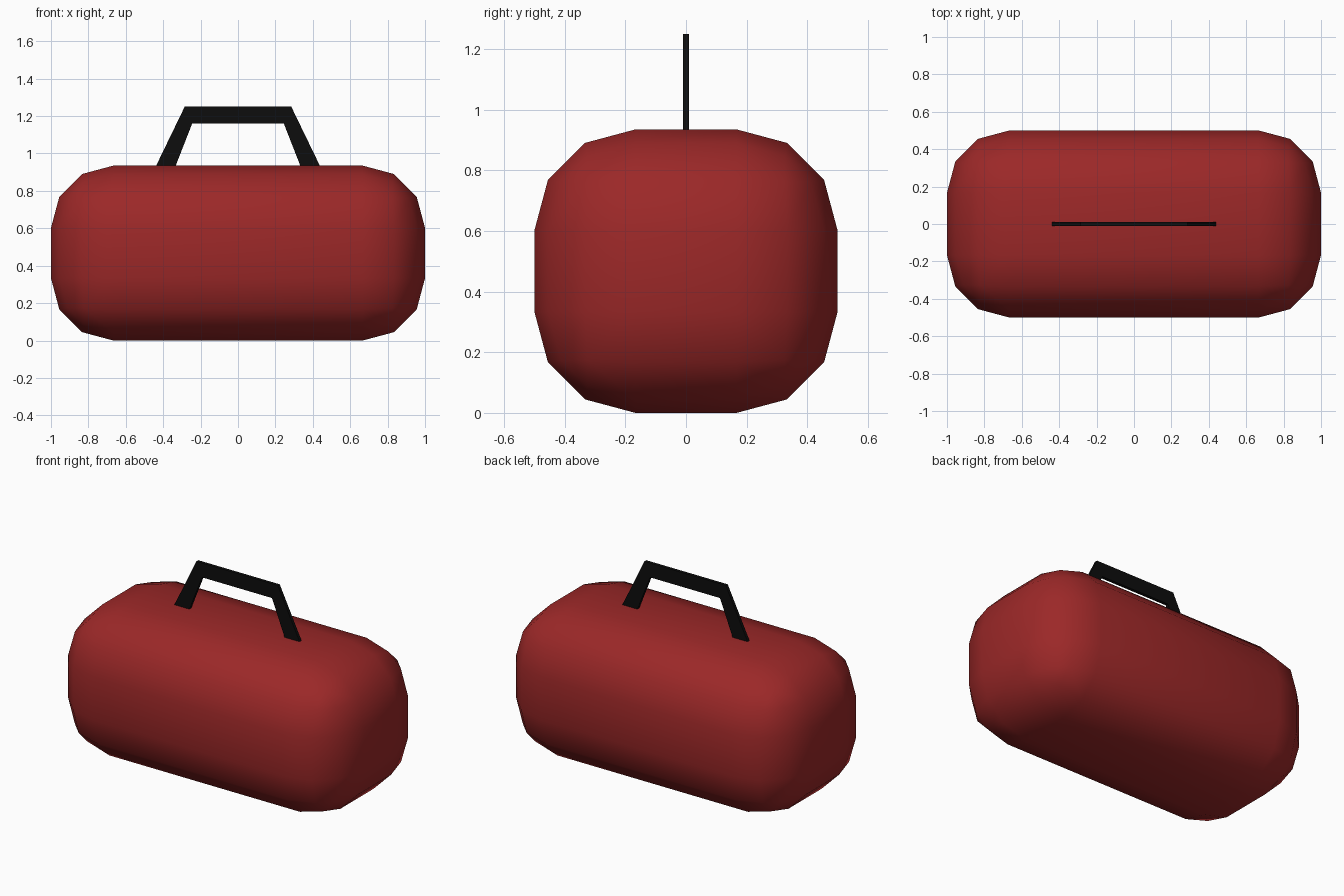
import bpy, bmesh

cube = bpy.data.objects.get("Cube")
if cube:
    bpy.data.objects.remove(cube, do_unlink=True)


def material(name, color):
    mat = bpy.data.materials.new(name)
    mat.use_nodes = True
    mat.diffuse_color = color
    mat.node_tree.nodes["Principled BSDF"].inputs["Base Color"].default_value = color
    return mat


def add_object(name, bm, mat):
    mesh = bpy.data.meshes.new(name)
    bmesh.ops.recalc_face_normals(bm, faces=bm.faces)
    bm.to_mesh(mesh)
    bm.free()
    mesh.materials.append(mat)
    obj = bpy.data.objects.new(name, mesh)
    bpy.context.collection.objects.link(obj)
    return obj


red = material("red fabric", (0.33, 0.021, 0.021, 1))
black = material("black strap", (0.004, 0.004, 0.004, 1))

# Bag body: a box with wide rounded edges, smooth all over
HEIGHT = 0.935
bm = bmesh.new()
bmesh.ops.create_cube(bm, size=1)
bmesh.ops.scale(bm, vec=(2, 1, HEIGHT), verts=bm.verts)
bmesh.ops.translate(bm, vec=(0, 0, HEIGHT / 2), verts=bm.verts)
body = add_object("bag_body", bm, red)
bevel = body.modifiers.new("rounded edges", "BEVEL")
bevel.width = 1 / 3
bevel.segments = 3
body.data.shade_smooth()

# Handle: flat trapezoid arch, outer edge then mirrored back along the inner edge
outer = [(0.44, 0.93), (0.285, 1.25)]
inner = [(0.245, 1.16), (0.335, 0.93)]
outline = outer + [(-x, z) for x, z in reversed(outer)]
outline += [(-x, z) for x, z in reversed(inner)] + inner
bm = bmesh.new()
face = bm.faces.new([bm.verts.new((x, -0.01, z)) for x, z in outline])
side = bmesh.ops.extrude_face_region(bm, geom=[face])["geom"]
moved = [v for v in side if isinstance(v, bmesh.types.BMVert)]
bmesh.ops.translate(bm, vec=(0, 0.02, 0), verts=moved)
add_object("carry_handle", bm, black)
